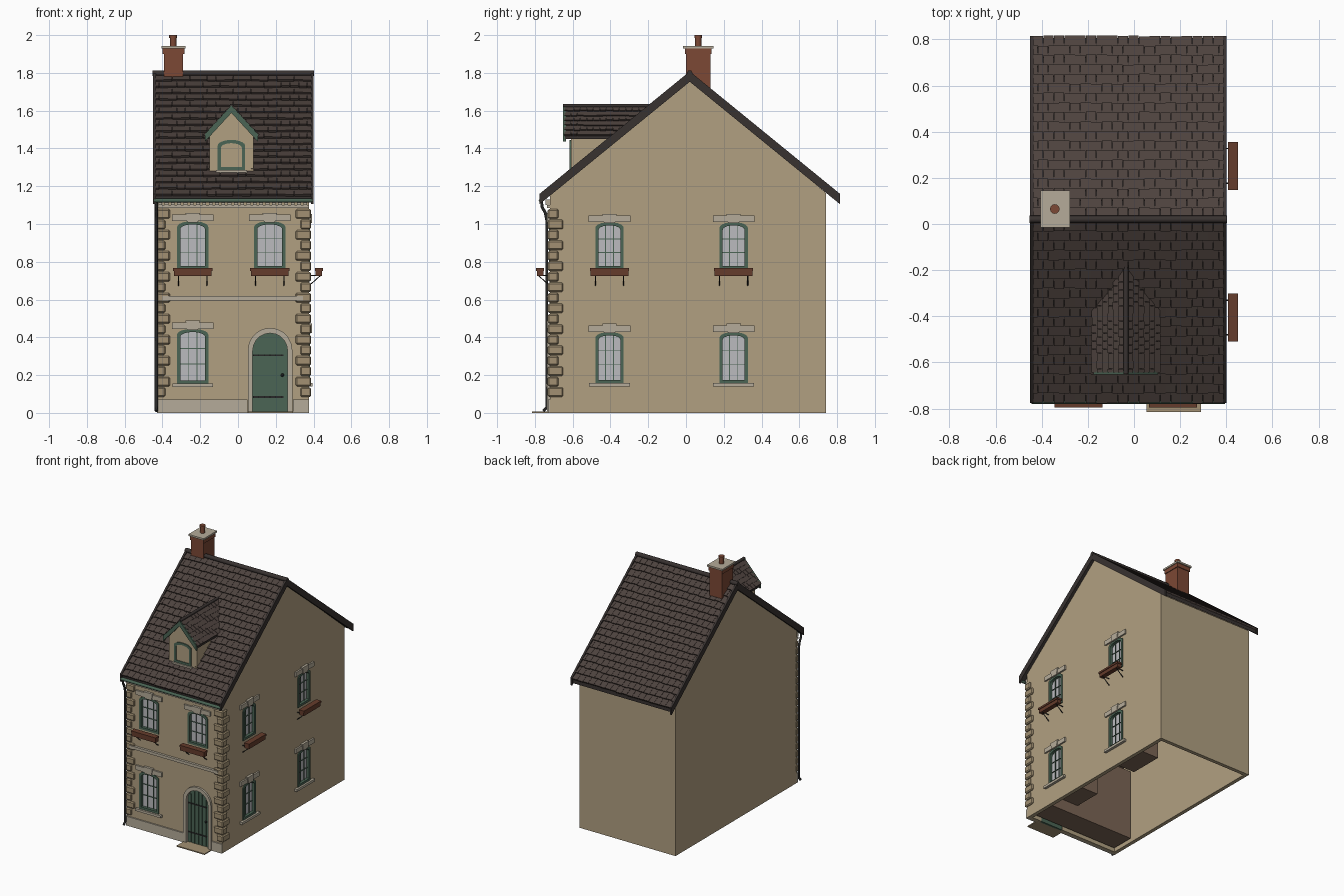
import bpy, bmesh, random
from math import sin, cos, pi, radians, hypot
from mathutils import Matrix, Vector

if "Cube" in bpy.data.objects:
    bpy.data.objects.remove(bpy.data.objects["Cube"])

random.seed(4)
X0, X1, Y0, Y1 = -0.43, 0.375, -0.72, 0.74      # wall faces
XC, RY = -0.025, 0.02                           # roof centre, ridge y


def mat(name, *c):
    m = bpy.data.materials.new(name)
    m.diffuse_color = (*c, 1)
    m.use_nodes = True
    m.node_tree.nodes["Principled BSDF"].inputs["Base Color"].default_value = m.diffuse_color
    return m


PLASTER = mat("plaster", .44, .35, .22)
STONE = mat("stone", .46, .41, .32)
QUOIN = mat("quoin_stone", .36, .28, .17)
TILE = mat("tile", .075, .055, .048)
DARK = mat("dark_tile", .04, .032, .03)
GREEN = mat("green_paint", .07, .13, .09)
GLASS = mat("glass", .5, .5, .52)
BRICK = mat("brick", .2, .065, .035)
WOOD = mat("wood", .13, .045, .025)
ROOM = mat("room", .2, .13, .09)
IRON = mat("iron", .02, .02, .02)


def frame(origin, a, b, c):
    m = Matrix((a, b, c)).transposed().to_4x4()
    m.translation = origin
    return m


FRONT = frame((0, Y0, 0), (1, 0, 0), (0, 0, 1), (0, -1, 0))   # u=x, v=z, d=outwards
RIGHT = frame((X1, 0, 0), (0, 1, 0), (0, 0, 1), (1, 0, 0))    # u=y, v=z, d=outwards


def prism(bm, pts, d0, d1, M=Matrix()):
    lo = [bm.verts.new(M @ Vector((*p, d0))) for p in pts]
    hi = [bm.verts.new(M @ Vector((*p, d1))) for p in pts]
    bm.faces.new(lo[::-1])
    bm.faces.new(hi)
    for i in range(len(pts)):
        j = (i + 1) % len(pts)
        bm.faces.new((lo[i], lo[j], hi[j], hi[i]))


def rect(a0, a1, b0, b1):
    return [(a0, b0), (a1, b0), (a1, b1), (a0, b1)]


def ring(bm, outer, inner, d0, d1, M):
    n = len(outer)
    for i in range(n):
        j = (i + 1) % n
        q = [outer[i], outer[j], inner[j], inner[i]]
        if (Vector(q[0]) - Vector(q[3])).length > 1e-4 or (Vector(q[1]) - Vector(q[2])).length > 1e-4:
            prism(bm, q, d0, d1, M)


def arch(c, w, z0, z1, rise, n=10):
    pts = [(c - w / 2, z0), (c + w / 2, z0)]
    return pts + [(c + w / 2 * cos(pi * i / n), z1 - rise + rise * sin(pi * i / n)) for i in range(n + 1)]


def obj(name, bm, material, bevel=0):
    bmesh.ops.recalc_face_normals(bm, faces=bm.faces)
    me = bpy.data.meshes.new(name)
    bm.to_mesh(me)
    bm.free()
    o = bpy.data.objects.new(name, me)
    bpy.context.collection.objects.link(o)
    me.materials.append(material)
    if bevel:
        b = o.modifiers.new("bevel", 'BEVEL')
        b.width, b.segments = bevel, 1
    return o


def tube(name, paths, r, material):
    cu = bpy.data.curves.new(name, 'CURVE')
    cu.dimensions, cu.bevel_depth, cu.bevel_resolution, cu.use_fill_caps = '3D', r, 1, True
    for path in paths:
        s = cu.splines.new('POLY')
        s.points.add(len(path) - 1)
        for p, q in zip(s.points, path):
            p.co = (*q, 1)
    cu.materials.append(material)
    o = bpy.data.objects.new(name, cu)
    bpy.context.collection.objects.link(o)


new = bmesh.new
stone, green, glass, planter, rooms, cutter = (new() for _ in range(6))
brackets = []


# windows: frame, glazing bars, pane, lintel with keystone, then sill or flower box
def window(M, c, z0, z1, w=.165, box=False, trim=True):
    out, inn = arch(c, w, z0, z1, .03), arch(c, w - .034, z0 + .017, z1 - .017, .025)
    ring(green, out, inn, -.025, .006, M)
    prism(glass, inn, -.022, -.016, M)
    for k in (-1, 1):
        prism(green, rect(c + k * w / 7 - .002, c + k * w / 7 + .002, z0 + .01, z1 - .014), -.017, -.01, M)
        zz = (z0 + z1) / 2 + k * (z1 - z0) / 7
        prism(green, rect(c - w / 2 + .01, c + w / 2 - .01, zz - .002, zz + .002), -.017, -.01, M)
    if not trim:
        prism(stone, rect(c - w / 2 - .01, c + w / 2 + .01, z0 - .014, z0), -.01, .015, M)
        return
    prism(cutter, arch(c, w - .004, z0, z1, .03), -.03, .03, M)
    prism(stone, rect(c - .11, c + .11, z1, z1 + .034), -.01, .012, M)
    prism(stone, [(c - .028, z1 - .006), (c + .028, z1 - .006), (c + .038, z1 + .044), (c - .038, z1 + .044)], -.01, .018, M)
    if box:
        prism(planter, rect(c - .1, c + .1, z0 - .035, z0 - .005), .035, .07, M)
        prism(planter, rect(c - .104, c + .104, z0 - .008, z0 + .006), .032, .075, M)
        for k in (-.075, .075):
            brackets.append([M @ Vector(p) for p in ((c + k, z0 - .085, 0), (c + k, z0 - .07, .02), (c + k, z0 - .034, .06))])
            brackets.append([M @ Vector((c + k, z0 - .033, d)) for d in (0, .06)])
    else:
        prism(stone, rect(c - .108, c + .108, z0 - .018, z0), -.01, .02, M)


window(FRONT, -.24, .76, 1.015, box=True)
window(FRONT, .168, .76, 1.015, box=True)
window(FRONT, -.24, .155, .445)
for c in (-.405, .252):
    window(RIGHT, c, .76, 1.01, .15, box=True)
    window(RIGHT, c, .158, .428, .15)
DORMER = frame((0, -.61, 0), (1, 0, 0), (0, 0, 1), (0, -1, 0))
window(DORMER, -.035, 1.285, 1.445, .145, trim=False)

# door with planks, arch surround, straps and step
DC = .17
prism(cutter, arch(DC, .19, -.05, .425, .095), -.03, .03, FRONT)
ring(stone, arch(DC, .235, .005, .45, .117), arch(DC, .184, .005, .422, .092), -.025, .015, FRONT)
door = new()
prism(door, arch(DC, .186, 0, .424, .093), -.028, -.012, FRONT)
for i in range(6):
    u = DC - .078 + i * .031
    top = .325 + .09 * (1 - ((u - DC) / .093) ** 2) ** .5
    prism(door, rect(u - .0135, u + .0135, .005, top), -.014, -.006, FRONT)
obj("door", door, GREEN)
iron = new()
for z in (.08, .3):
    prism(iron, rect(DC - .09, DC + .07, z, z + .01), -.008, -.003, FRONT)
bmesh.ops.create_uvsphere(iron, u_segments=8, v_segments=6, radius=.009,
                          matrix=Matrix.Translation((DC + .065, Y0 - .002, .2)))
obj("door_ironwork", iron, IRON)
step = new()
prism(step, rect(.055, .29, -.815, -.70), 0, .008)
obj("door_step", step, QUOIN)

# plaster shell, open underneath, with window recesses
walls = new()
SIDE = frame((0, 0, 0), (0, 1, 0), (0, 0, 1), (1, 0, 0))
prism(walls, [(Y0, 0), (Y1, 0), (Y1, 1.165), (RY, 1.765), (Y0, 1.165)], X0, X1, SIDE)
walls.normal_update()
bmesh.ops.delete(walls, geom=[f for f in walls.faces if f.calc_center_median().z < .01], context='FACES')
walls = obj("walls", walls, PLASTER)
cut = obj("opening_cutter", cutter, PLASTER)
cut.hide_render = True
s = walls.modifiers.new("shell", 'SOLIDIFY')
s.thickness, s.offset = .04, -1
b = walls.modifiers.new("openings", 'BOOLEAN')
b.operation, b.object, b.solver = 'DIFFERENCE', cut, 'EXACT'
bpy.context.view_layer.objects.active = walls
for m in ("shell", "openings"):
    bpy.ops.object.modifier_apply(modifier=m)
bpy.data.objects.remove(cut)

# room boxes behind the windows
for z0, z1 in ((.02, .56), (.62, 1.12)):
    prism(rooms, rect(X0 + .042, X1 - .042, Y0 + .042, -.5), z0, z1)
    for y0, y1 in ((-.495, -.28), (.12, .38)):
        prism(rooms, rect(.1, X1 - .042, y0, y1), z0 + .08, z1 - .02)
obj("room_boxes", rooms, ROOM)

# plinth, string course, cornice and dentils on the front
for a, c in ((X0, DC - .12), (DC + .12, X1)):
    prism(stone, rect(a, c, 0, .07), -.01, .01, FRONT)
prism(stone, rect(X0 + .03, X1 - .03, .595, .612), -.01, .012, FRONT)
prism(stone, rect(X0 + .03, X1 - .03, .612, .62), -.01, .018, FRONT)
prism(stone, rect(X0, X1, 1.085, 1.1), -.01, .015, FRONT)
for i in range(24):
    u = X0 + .018 + i * .0334
    prism(stone, rect(u - .01, u + .01, 1.1, 1.13), -.01, .025, FRONT)
obj("stone_trim", stone, STONE)

# alternating corner stones
quoins = new()
for i in range(18):
    z, a, c = .085 + i * .0555, *((.07, .045) if i % 2 else (.045, .07))
    prism(quoins, rect(X1 - a, X1 + .012, Y0 - .012, Y0 + c), z, z + .05)
    prism(quoins, rect(X0 - .003, X0 + a, Y0 - .012, Y0 + .02), z, z + .05)
obj("corner_stones", quoins, QUOIN, .007)

obj("window_frames", green, GREEN)
obj("window_panes", glass, GLASS)
obj("flower_boxes", planter, WOOD)
tube("flower_box_brackets", brackets, .003, IRON)


# rows of overlapping tiles on a slope given by its eave middle, side and up directions
def tiles(bm, eave, u, v, width, length, rows, cols, t):
    u, v = Vector(u), Vector(v).normalized()
    M = frame(eave, v, u.cross(v), u)
    h, w = length / rows, width / cols
    for r in range(rows):
        for k in range(cols + r % 2):
            a = max(-width / 2, -width / 2 + (k - .5 * (r % 2)) * w)
            e = min(width / 2, -width / 2 + (k + 1 - .5 * (r % 2)) * w)
            v0 = r * h - random.uniform(0, .005)
            prism(bm, [(v0, -.002), ((r + 1) * h, -.002), ((r + 1) * h, .001), (v0, t)], a + .0008, e - .0008, M)


# main roof: deck, tiles, verge boards, ridge
EZ, PZ, HW = 1.15, 1.79, .785


def chevron(c, hw, z0, z1, t):
    return [(c - hw, z0), (c, z1), (c + hw, z1 - z1 + z0), (c + hw, z0 - t), (c, z1 - t), (c - hw, z0 - t)]


deck = new()
prism(deck, chevron(RY, HW, EZ, PZ, .03), -.44, .39, SIDE)
obj("roof_deck", deck, DARK)
roof = new()
L = hypot(HW, PZ - EZ)
for k in (1, -1):
    tiles(roof, (XC, RY - k * HW, EZ), (k, 0, 0), (0, k * HW, PZ - EZ), .83, L, 19, 18, .013)
obj("roof_tiles", roof, TILE)
verge = new()
for x in (-.45, .386):
    prism(verge, chevron(RY, HW + .01, EZ + .01, PZ + .018, .055), x, x + .015, SIDE)
obj("verge_boards", verge, DARK)
tube("ridge_cap", [[(-.453, RY, PZ + .008), (.403, RY, PZ + .008)]], .016, DARK)

# dormer, trimmed along the main roof plane
DX, DH, DE, DP = -.035, .14, 1.47, 1.622
NORMAL = Vector((0, -(PZ - EZ), HW))


def trimmed(name, bm, material):
    bmesh.ops.bisect_plane(bm, geom=bm.verts[:] + bm.edges[:] + bm.faces[:], dist=1e-5,
                           plane_co=(0, RY, PZ - .01), plane_no=NORMAL, clear_inner=True)
    return obj(name, bm, material)


d = new()
prism(d, [(-.152, 1.2), (.082, 1.2), (.082, 1.465), (DX, 1.6), (-.152, 1.465)], -.5, 0, DORMER)
trimmed("dormer_walls", d, PLASTER)
d = new()
prism(d, chevron(DX, DH, DE, DP, .02), -.5, .03, DORMER)
trimmed("dormer_deck", d, DARK)
d = new()
for k in (1, -1):
    tiles(d, (DX - k * DH, -.405, DE), (0, -k, 0), (k * DH, 0, DP - DE), .48, hypot(DH, DP - DE), 6, 14, .01)
trimmed("dormer_tiles", d, TILE)
d = new()
prism(d, chevron(DX, DH, DE + .006, DP + .006, .04), .026, .042, DORMER)
obj("dormer_bargeboard", d, GREEN)
tube("dormer_ridge", [[(DX, -.65, DP + .004), (DX, -.18, DP + .004)]], .011, DARK)

# gutter and downpipe
tube("gutter", [[(-.445, -.768, 1.125), (.395, -.768, 1.125)]], .012, GREEN)
tube("downpipe", [[(-.432, -.765, 1.12), (-.432, -.762, 1.09), (-.432, -.745, 1.06), (-.432, -.737, 1.02),
                   (-.432, -.737, .03), (-.432, -.755, .01)]], .009, IRON)

# chimney stack, cap and pot
c = new()
prism(c, rect(-.393, -.29, 0, .13), 1.65, 1.93)
prism(c, rect(-.399, -.284, -.006, .136), 1.90, 1.93)
obj("chimney_stack", c, BRICK)
c = new()
prism(c, rect(-.406, -.278, -.015, .145), 1.93, 1.943)
obj("chimney_cap", c, STONE)
c = new()
for z, h, r in ((1.965, .05, .017), (1.993, .014, .021)):
    bmesh.ops.create_cone(c, cap_ends=True, segments=12, radius1=r, radius2=r, depth=h,
                          matrix=Matrix.Translation((-.343, .065, z)))
pot = obj("chimney_pot", c, BRICK)
bpy.context.view_layer.objects.active = pot
pot.select_set(True)
bpy.ops.object.shade_smooth_by_angle(angle=radians(40))
